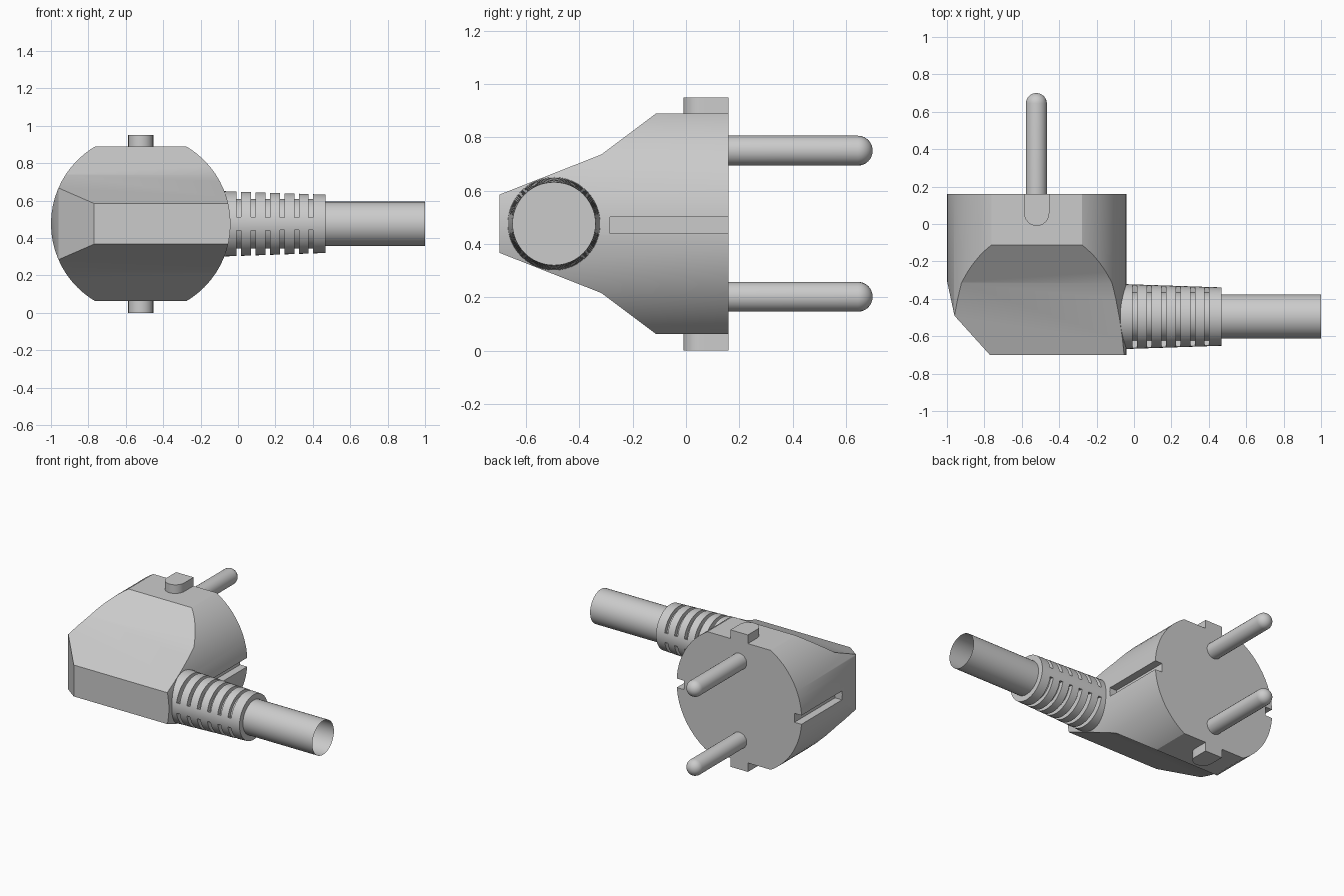
import bpy, bmesh, math
from mathutils import Matrix, Vector

if "Cube" in bpy.data.objects:
    bpy.data.objects.remove(bpy.data.objects["Cube"])

CX, CZ, CY = -0.52, 0.476, -0.495   # plug axis x/z, cable axis y


def finish(bm, name, angle=30):
    bmesh.ops.recalc_face_normals(bm, faces=bm.faces)
    me = bpy.data.meshes.new(name)
    bm.to_mesh(me)
    bm.free()
    ob = bpy.data.objects.new(name, me)
    bpy.context.collection.objects.link(ob)
    smooth(ob, angle)
    return ob


def smooth(ob, angle=30):
    bpy.ops.object.select_all(action='DESELECT')
    ob.select_set(True)
    bpy.context.view_layer.objects.active = ob
    bpy.ops.object.shade_smooth_by_angle(angle=math.radians(angle))


def add_prism(bm, pts, axis, lo, hi):
    """Extrude a 2D outline along an axis; outline uses the other two axes in order."""
    def put(p, h):
        v = list(p)
        v.insert('xyz'.index(axis), h)
        return bm.verts.new(v)
    a = [put(p, lo) for p in pts]
    b = [put(p, hi) for p in pts]
    bm.faces.new(a)
    bm.faces.new(b[::-1])
    n = len(pts)
    for i in range(n):
        j = (i + 1) % n
        bm.faces.new((a[i], b[i], b[j], a[j]))


def prism(name, pts, axis, lo, hi):
    bm = bmesh.new()
    add_prism(bm, pts, axis, lo, hi)
    return finish(bm, name)


def boolean(ob, cutter, op):
    m = ob.modifiers.new(op, 'BOOLEAN')
    m.operation, m.object, m.solver = op, cutter, 'EXACT'
    bpy.context.view_layer.objects.active = ob
    bpy.ops.object.modifier_apply(modifier=m.name)
    bpy.data.objects.remove(cutter)


def lathe(name, profile, axis, centre, segs=32):
    """Spin (along, radius) points about an x or y axis."""
    bm = bmesh.new()
    ax = Vector((1, 0, 0)) if axis == 'x' else Vector((0, 1, 0))
    c = Vector(centre)
    vs = [bm.verts.new(c + ax * t + Vector((0, 0, r))) for t, r in profile]
    es = [bm.edges.new(e) for e in zip(vs, vs[1:])]
    bmesh.ops.spin(bm, geom=vs + es, cent=c, axis=ax, angle=math.tau,
                   steps=segs, use_duplicate=False)
    bmesh.ops.remove_doubles(bm, verts=bm.verts, dist=1e-5)
    return finish(bm, name)


# Plug body: round block trimmed by a side profile and a plan outline
circle = [(CX + 0.48 * math.cos(i * math.tau / 64), CZ + 0.48 * math.sin(i * math.tau / 64))
          for i in range(64)]
body = prism("plug_body", circle, 'y', -0.70, 0.16)
half = [(0.3, 0.414), (-0.112, 0.414), (-0.317, 0.26), (-0.70, 0.109), (-0.8, 0.07)]
side = [(y, CZ + h) for y, h in half] + [(y, CZ - h) for y, h in reversed(half)]
boolean(body, prism("side_cutter", side, 'x', -1.5, 0.5), 'INTERSECT')
plan = [(-1.005, 0.3), (-1.005, -0.28), (-0.96, -0.49), (-0.775, -0.695), (-0.68, -0.8),
        (0.2, -0.8), (0.2, 0.3)]
boolean(body, prism("plan_cutter", plan, 'z', -0.5, 1.5), 'INTERSECT')

# Guide grooves on both sides
for s in (-1, 1):
    x0, x1 = sorted((CX + s * 0.425, CX + s * 0.6))
    groove = [(x0, -0.285), (x1, -0.285), (x1, 0.3), (x0, 0.3)]
    boolean(body, prism("groove_cutter", groove, 'z', 0.44, 0.502), 'DIFFERENCE')
smooth(body, 25)

# Locating tabs, top and bottom
tab = [(CX - 0.067, 0.16)]
tab += [(CX - 0.067 * math.cos(i * math.pi / 12), 0.057 - 0.067 * math.sin(i * math.pi / 12))
        for i in range(13)]
tab += [(CX + 0.067, 0.16)]
prism("top_tab", tab, 'z', 0.86, 0.95)
prism("bottom_tab", tab, 'z', 0.0, 0.09)

# Contact pins with domed tips
R = 0.056
pin = [(0.14, R), (0.645, R)]
pin += [(0.645 + 0.055 * math.sin(i * math.pi / 16), R * math.cos(i * math.pi / 16))
        for i in range(1, 8)] + [(0.70, 0)]
for name, dz in (("upper_pin", 0.274), ("lower_pin", -0.274)):
    lathe(name, pin, 'y', (CX - 0.002, 0, CZ + dz), 24)

# Tapered strain relief with slots over the top and under the bottom
relief = lathe("strain_relief", [(-0.12, 0), (-0.12, 0.176), (0.467, 0.156), (0.467, 0)],
               'x', (0, CY, CZ), 48)
bm = bmesh.new()
for k in range(6):
    x = 0.005 + k * 0.077
    for s in (-1, 1):
        arc = [0.21 + (math.pi - 0.42) * i / 20 for i in range(21)]
        pts = [(CY + 0.25 * math.cos(a), CZ + s * 0.25 * math.sin(a)) for a in arc]
        pts += [(CY + 0.132 * math.cos(a), CZ + s * 0.132 * math.sin(a)) for a in reversed(arc)]
        add_prism(bm, pts, 'x', x - 0.012, x + 0.012)
boolean(relief, finish(bm, "slot_cutter"), 'DIFFERENCE')
smooth(relief)

# Cable, open at the cut end
lathe("cable", [(0.46, 0.118), (1.0, 0.118)], 'x', (0, CY, CZ), 40)
